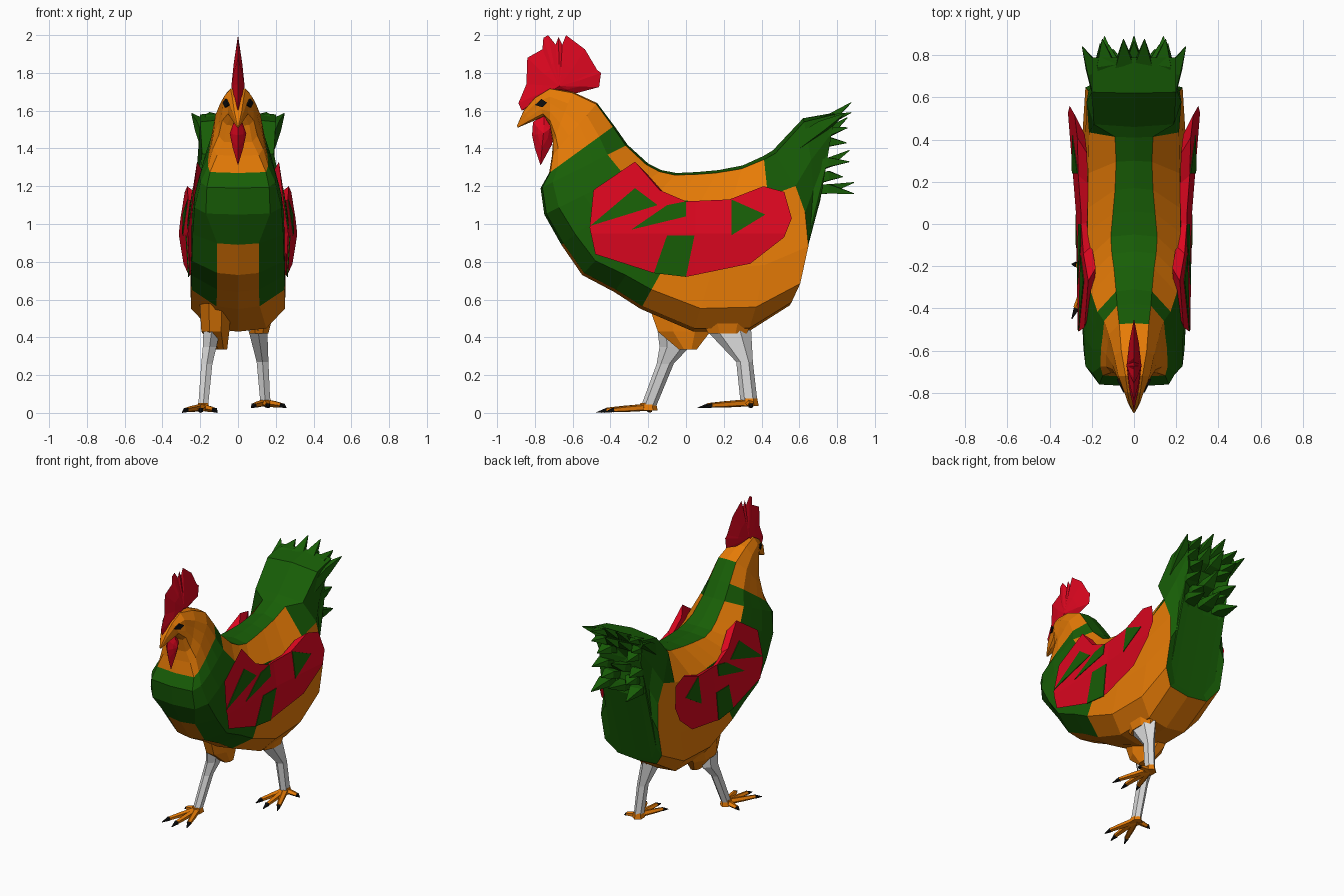
import bpy, bmesh, math
from mathutils import Vector, Quaternion

if "Cube" in bpy.data.objects:
    bpy.data.objects.remove(bpy.data.objects["Cube"])


def material(name, rgb):
    m = bpy.data.materials.new(name)
    m.use_nodes = True
    m.diffuse_color = (*rgb, 1)
    m.node_tree.nodes["Principled BSDF"].inputs["Base Color"].default_value = (*rgb, 1)
    return m


ORANGE, GREEN, RED, GREY, BLACK = range(5)
MATS = [material("orange", (.8, .2, .002)), material("green", (.009, .112, .002)),
        material("red", (.72, .002, .014)), material("pale grey", (.7, .7, .7)),
        material("black", (.004, .004, .004))]


def finish(name, bm):
    bmesh.ops.recalc_face_normals(bm, faces=bm.faces)
    mesh = bpy.data.meshes.new(name)
    bm.to_mesh(mesh)
    bm.free()
    for m in MATS:
        mesh.materials.append(m)
    obj = bpy.data.objects.new(name, mesh)
    bpy.context.collection.objects.link(obj)


def face(bm, verts, mat):
    bm.faces.new(verts).material_index = mat


def bridge(bm, a, b, mat):
    for k in range(len(a)):
        n = (k + 1) % len(a)
        face(bm, (a[k], a[n], b[n], b[k]), mat(k) if callable(mat) else mat)


def tube(bm, rings, mat, sides=6, along=False):
    """Loft ellipses (centre, radius a, radius b); level, or square to the path."""
    rot = Quaternion()
    if along:
        rot = (Vector(rings[-1][0]) - Vector(rings[0][0])).to_track_quat('Z', 'Y')
    loops = []
    for c, a, b in rings:
        angles = [math.tau * (k + .5) / sides for k in range(sides)]
        loops.append([bm.verts.new(Vector(c) + rot @ Vector((a * math.cos(t), b * math.sin(t), 0)))
                      for t in angles])
    for lo, hi in zip(loops, loops[1:]):
        bridge(bm, lo, hi, mat)
    face(bm, loops[0], mat)
    face(bm, loops[-1], mat)


def plate(bm, outline, top, depth, mat, pinch=1):
    """Flat slab facing x, its back outline drawn in by the pinch factor."""
    cy, cz = [sum(p[k] for p in outline) / len(outline) for k in (0, 1)]
    outer = [bm.verts.new((top, y, z)) for y, z in outline]
    inner = [bm.verts.new((top - depth, cy + (y - cy) * pinch, cz + (z - cz) * pinch)) for y, z in outline]
    bridge(bm, outer, inner, mat)
    face(bm, outer, mat)
    face(bm, inner, mat)


def drape(bm, surface, side):
    """Push flat plates out onto a surface x = f(y, z) on one side."""
    for v in bm.verts:
        v.co.x = side * (surface(v.co.y, v.co.z) + v.co.x)


def blade(name, outline, centre, half, mat):
    """Sharp-edged upright fin, thickest around its centre."""
    bm = bmesh.new()
    rim = [bm.verts.new((0, y, z)) for y, z in outline]
    cy, cz = centre
    for s in (-1, 1):
        core = [bm.verts.new((s * half * .7, cy + (y - cy) * .5, cz + (z - cz) * .45)) for y, z in outline]
        hub = bm.verts.new((s * half * 1.1, cy, cz))
        bridge(bm, rim, core, mat)
        for k in range(len(core)):
            face(bm, (core[k - 1], core[k], hub), mat)
    finish(name, bm)


# Body: rings of top y, z, bottom y, z, half widths of back, flank and breast, bow
RINGS = [
    (-.895, 1.52, -.89, 1.51, .003, .005, .003, 0),
    (-.86, 1.60, -.82, 1.54, .02, .03, .02, 0),
    (-.80, 1.67, -.75, 1.57, .03, .055, .035, 0),
    (-.72, 1.72, -.72, 1.52, .04, .085, .06, 0),
    (-.60, 1.70, -.705, 1.43, .06, .105, .075, 0),
    (-.47, 1.64, -.71, 1.36, .07, .135, .11, 0),
    (-.38, 1.52, -.725, 1.27, .08, .16, .148, 0),
    (-.31, 1.42, -.77, 1.19, .085, .20, .165, 0),
    (-.20, 1.32, -.75, 1.05, .095, .235, .17, 0),
    (-.13, 1.285, -.66, .89, .105, .25, .11, 0),
    (-.05, 1.27, -.55, .73, .11, .255, .11, 0),
    (.06, 1.275, -.38, .64, .10, .257, .11, 0),
    (.17, 1.285, -.24, .55, .09, .257, .115, 0),
    (.30, 1.31, .04, .43, .085, .257, .15, 0),
    (.41, 1.36, .33, .43, .09, .25, .15, .06),
    (.46, 1.39, .55, .57, .19, .235, .155, .14),
    (.62, 1.56, .56, .60, .20, .19, .125, .08),
    (.79, 1.59, .71, 1.12, .20, .18, .13, 0),
]


def body_colour(i, j):
    col = j if j < 7 else 13 - j
    if i >= 15 or (i == 14 and col < 2) or (i == 5 and col == 0):
        return GREEN
    if i < 6 or (i >= 7 and col == 1) or (i >= 9 and col == 6):
        return ORANGE
    return ORANGE if i >= 12 and col > 0 else GREEN


bm = bmesh.new()
loops = []
for ty, tz, by, bz, back, flank, breast, bow in RINGS:
    half = [(0, 0), (.02, back), (.23, back + (flank - back) * .77), (.4, flank * .92), (.62, flank * .98),
            (.86, breast + (flank - breast) * .93), (.98, breast), (1, 0)]
    around = half + [(t, -w) for t, w in half[6:0:-1]]
    loops.append([bm.verts.new((w, ty + (by - ty) * t + bow * 4 * t * (1 - t), tz + (bz - tz) * t))
                  for t, w in around])
for i in range(len(loops) - 1):
    bridge(bm, loops[i], loops[i + 1], lambda j: body_colour(i, j))
face(bm, loops[0], ORANGE)
hub = bm.verts.new((0, .68, 1.36))
for j in range(14):
    face(bm, (loops[-1][j - 1], loops[-1][j], hub), GREEN)
finish("body", bm)

# Tail feathers: rows of tip y, tip z, root z, half spread, count
bm = bmesh.new()
for y, z, root, spread, count in [(.875, 1.62, 1.46, .15, 4), (.855, 1.54, 1.42, .16, 4), (.85, 1.46, 1.40, .12, 2),
                                  (.865, 1.36, 1.28, .15, 3), (.83, 1.28, 1.22, .10, 2), (.89, 1.19, 1.18, .14, 3)]:
    for k in range(count):
        u = 2 * k / (count - 1) - 1
        tip = (u * spread, y, z + .03 - .06 * u * u)
        tube(bm, [((u * spread * .75, .62, root), .06, .04),
                  ((u * spread * .9, .76, root * .4 + z * .6), .06, .035), (tip, .003, .003)], GREEN, 4, True)
for s in (-1, 1):
    tube(bm, [((s * .15, .6, 1.43), .06, .05), ((s * .19, .73, 1.52), .05, .04),
              ((s * .245, .84, 1.585), .003, .003)], GREEN, 4, True)
finish("tail_feathers", bm)

# Wings with green feather patches, creased along the middle
WING = [(-.27, 1.33), (-.14, 1.18), (0, 1.12), (.23, 1.13), (.41, 1.2), (.52, 1.17), (.56, 1.03),
        (.52, .93), (.34, .79), (0, .72), (-.17, .74), (-.48, .84), (-.51, .98), (-.49, 1.18)]
PATCHES = [[(-.507, .99), (-.27, 1.19), (-.15, 1.1)],
           [(-.29, .97), (-.1, 1.1), (0, 1.12), (0, 1.04)],
           [(-.1, .94), (.045, .94), (0, .72), (-.17, .74)],
           [(.24, 1.13), (.42, 1.05), (.24, .94)]]


def wing_surface(y, z):
    flare = (.08 if y > .05 else .015) * (y - .05)
    return .275 + flare - (.14 if z > .95 else .06) * abs(z - .95)


def eye_surface(y, z):
    return .435 + .48 * y


for side, label in ((1, "left"), (-1, "right")):
    bm = bmesh.new()
    plate(bm, WING, 0, .045, RED, .8)
    for patch in PATCHES:
        plate(bm, patch, .004, .006, GREEN)
    for point, normal in (((0, 0, .95), (0, 0, 1)), ((0, .05, 0), (0, 1, 0))):
        bmesh.ops.bisect_plane(bm, geom=bm.verts[:] + bm.edges[:] + bm.faces[:], plane_co=point, plane_no=normal)
    drape(bm, wing_surface, side)
    finish(label + "_wing", bm)
    # Eye
    bm = bmesh.new()
    plate(bm, [(-.8, 1.63), (-.765, 1.662), (-.735, 1.642), (-.76, 1.618)], 0, .009, BLACK)
    drape(bm, eye_surface, side)
    finish(label + "_eye", bm)

# Comb and wattle
blade("comb", [(-.87, 1.6), (-.887, 1.64), (-.845, 1.74), (-.84, 1.88), (-.76, 1.925), (-.755, 1.985),
               (-.73, 2), (-.69, 1.95), (-.675, 1.99), (-.655, 1.95), (-.635, 2), (-.535, 1.925), (-.47, 1.815),
               (-.45, 1.8), (-.46, 1.725), (-.59, 1.69), (-.73, 1.7), (-.82, 1.62)], (-.67, 1.73), .032, RED)
blade("wattle", [(-.81, 1.54), (-.815, 1.47), (-.8, 1.4), (-.77, 1.31), (-.71, 1.42), (-.69, 1.53),
                 (-.75, 1.58)], (-.755, 1.48), .04, RED)

# Legs: thigh and shank rings, striding
LEGS = {
    "right": ([((-.12, .02, .58), .09, .24), ((-.12, -.01, .43), .08, .15), ((-.09, .01, .335), .035, .05)],
              [((-.14, -.06, .43), .05, .09), ((-.15, -.06, .35), .042, .08),
               ((-.165, -.11, .26), .034, .045), ((-.185, -.20, .03), .03, .04)]),
    "left": ([((.12, .22, .55), .08, .18), ((.11, .22, .42), .055, .11)],
             [((.105, .225, .44), .058, .12), ((.13, .31, .27), .036, .044), ((.145, .335, .045), .03, .045)]),
}
TOES = [(.11, -.25), (.015, -.275), (-.075, -.23), (.11, .01)]
for label, (thigh, shank) in LEGS.items():
    bm = bmesh.new()
    tube(bm, thigh, ORANGE, 8)
    tube(bm, shank, GREY, 6)
    finish(label + "_leg", bm)
    # Foot with clawed toes
    bm = bmesh.new()
    side = 1 if label == "left" else -1
    ankle = Vector(shank[-1][0])
    ground = .012 if label == "right" else .036
    ankle.z = ground + .018
    tube(bm, [(ankle - Vector((0, 0, .018)), .04, .05), (ankle + Vector((0, 0, .022)), .03, .042)], ORANGE, 6)
    for dx, dy in TOES:
        tip = Vector((ankle.x + side * dx, ankle.y + dy, ground))
        joint = ankle.lerp(tip, .8)
        tube(bm, [(ankle, .026, .02), (ankle.lerp(tip, .5), .021, .017), (joint, .016, .013)], ORANGE, 5, True)
        tube(bm, [(joint, .018, .015), (tip - Vector((0, 0, .01)), .003, .002)], BLACK, 4, True)
    finish(label + "_foot", bm)
